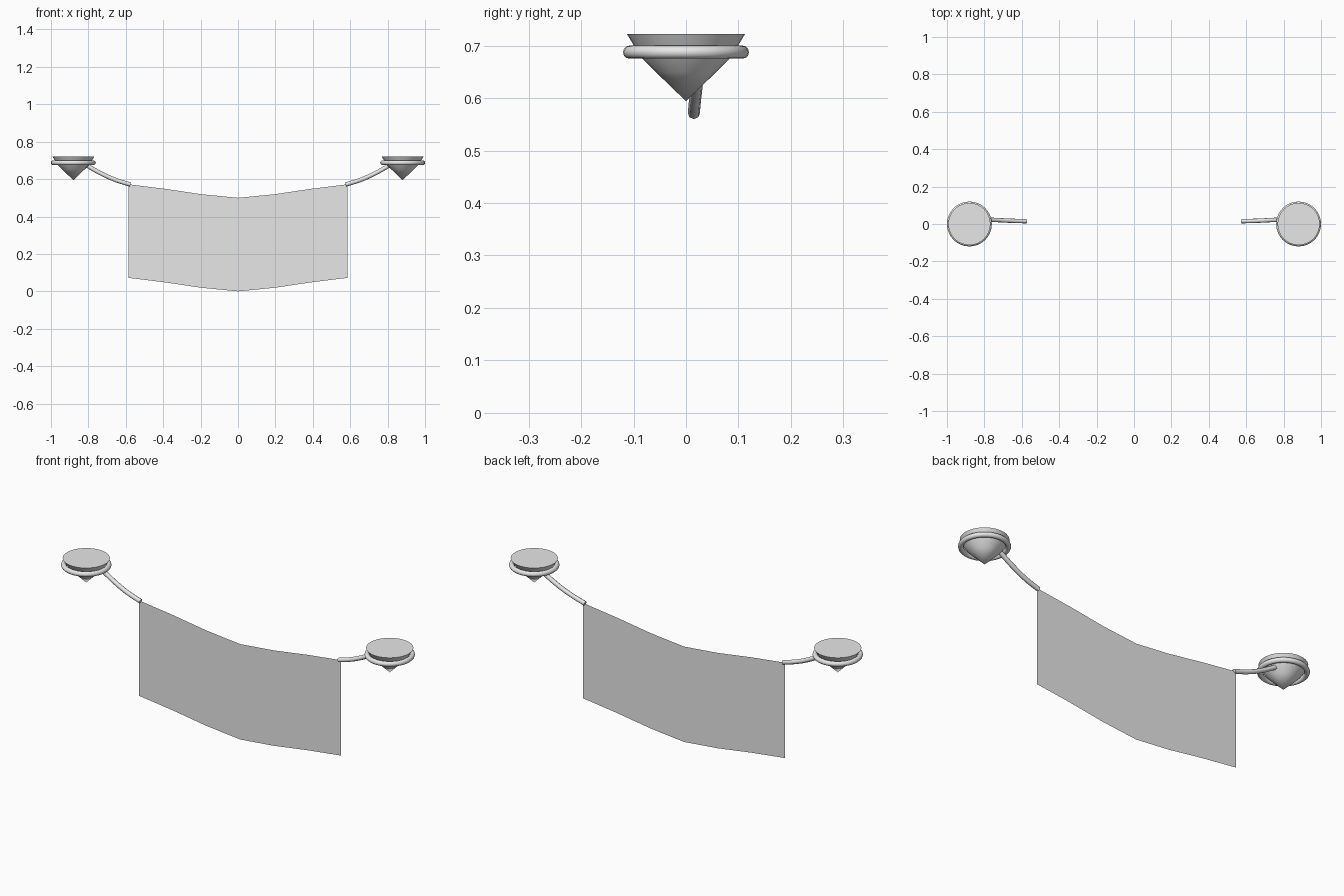
import bpy, bmesh, math

if "Cube" in bpy.data.objects:
    bpy.data.objects.remove(bpy.data.objects["Cube"])

grey = bpy.data.materials.new("plain grey")
grey.diffuse_color = (0.8, 0.8, 0.8, 1)
grey.use_nodes = True
grey.node_tree.nodes["Principled BSDF"].inputs["Base Color"].default_value = grey.diffuse_color


def finish(name, bm, smooth=True):
    mesh = bpy.data.meshes.new(name)
    bm.to_mesh(mesh)
    bm.free()
    ob = bpy.data.objects.new(name, mesh)
    bpy.context.collection.objects.link(ob)
    mesh.materials.append(grey)
    if smooth:
        bpy.ops.object.select_all(action='DESELECT')
        ob.select_set(True)
        bpy.context.view_layer.objects.active = ob
        bpy.ops.object.shade_smooth_by_angle(angle=math.radians(35))
    return ob


def lathe(name, profile, cx, steps=32, smooth=True):
    """Spin an (r, z) profile about a vertical axis at x = cx."""
    bm = bmesh.new()
    vs = [bm.verts.new((cx + r, 0, z)) for r, z in profile]
    es = [bm.edges.new(p) for p in zip(vs, vs[1:])]
    bmesh.ops.spin(bm, geom=vs + es, cent=(cx, 0, 0), axis=(0, 0, 1),
                   angle=math.tau, steps=steps, use_duplicate=False)
    bmesh.ops.remove_doubles(bm, verts=bm.verts, dist=0.0002)
    bmesh.ops.recalc_face_normals(bm, faces=bm.faces)
    return finish(name, bm, smooth)


for side, label in ((-1, "left"), (1, "right")):
    cx = 0.88 * side
    # pointed holder with a flared flat top
    lathe(label + "_holder", [(0, 0.722), (0.1125, 0.722), (0.098, 0.698),
                              (0.083, 0.675), (0.058, 0.65), (0, 0.594)], cx)
    # rounded ring around the holder
    ring = [(0.1075 + 0.0125 * math.cos(i * math.tau / 12),
             0.6875 + 0.0125 * math.sin(i * math.tau / 12)) for i in range(13)]
    lathe(label + "_ring", ring, cx)

    # sagging rope from holder to banner corner
    cu = bpy.data.curves.new(label + "_rope", 'CURVE')
    cu.dimensions = '3D'
    cu.bevel_depth = 0.0115
    cu.bevel_resolution = 2
    cu.use_fill_caps = True
    pts = [(0.575, 0.015, 0.571), (0.65, 0.017, 0.594),
           (0.73, 0.021, 0.629), (0.815, 0.025, 0.677)]
    sp = cu.splines.new('BEZIER')
    sp.resolution_u = 4
    sp.bezier_points.add(len(pts) - 1)
    for bp, (x, y, z) in zip(sp.bezier_points, pts):
        bp.co = (side * x, y, z)
        bp.handle_left_type = bp.handle_right_type = 'AUTO'
    rope = bpy.data.objects.new(label + "_rope", cu)
    bpy.context.collection.objects.link(rope)
    cu.materials.append(grey)
    bpy.ops.object.select_all(action='DESELECT')
    rope.select_set(True)
    bpy.context.view_layer.objects.active = rope
    bpy.ops.object.convert(target='MESH')
    bpy.ops.object.shade_smooth_by_angle(angle=math.radians(50))

# hanging cloth banner: a single sheet, sagging in the middle
bm = bmesh.new()
half = [(0, 0.0), (0.195, 0.019), (0.39, 0.048), (0.585, 0.072)]
outline = [(-x, z) for x, z in half[:0:-1]] + half
low = [bm.verts.new((x, 0.017, z)) for x, z in outline]
high = [bm.verts.new((x, 0.017, z + 0.5)) for x, z in outline]
for i in range(len(outline) - 1):
    bm.faces.new((low[i], low[i + 1], high[i + 1], high[i]))
finish("banner", bm, smooth=False)
